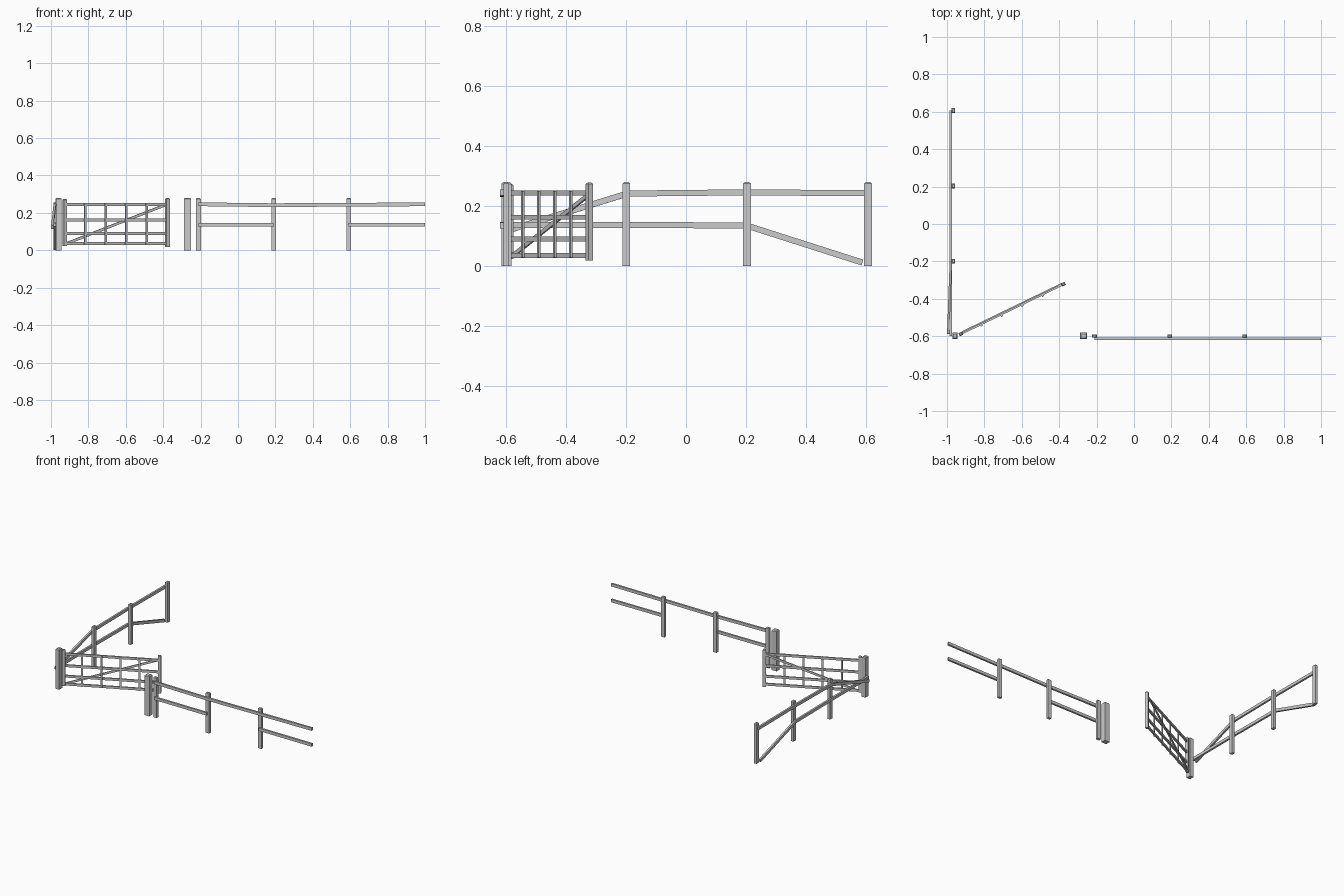
import bpy, bmesh
from mathutils import Vector, Matrix

if "Cube" in bpy.data.objects:
    bpy.data.objects.remove(bpy.data.objects["Cube"])

COL = bpy.context.collection


def beam(name, a, b, width, depth, side, bevel=0.0):
    """Box running from a to b; 'side' is the direction its width lies in."""
    a, b = Vector(a), Vector(b)
    axis = (b - a).normalized()
    n = axis.cross(Vector(side)).normalized()
    s = n.cross(axis)
    rot = Matrix((s, n, axis)).transposed().to_4x4()
    bm = bmesh.new()
    size = Matrix.Diagonal((width, depth, (b - a).length, 1))
    bmesh.ops.create_cube(bm, size=1, matrix=size)
    if bevel:
        # chamfer the top rim
        top = max(v.co.z for v in bm.verts)
        rim = [e for e in bm.edges if all(v.co.z > top - 1e-5 for v in e.verts)]
        bmesh.ops.bevel(bm, geom=rim, offset=bevel, segments=1, affect='EDGES')
    me = bpy.data.meshes.new(name)
    bm.to_mesh(me)
    bm.free()
    ob = bpy.data.objects.new(name, me)
    ob.matrix_world = Matrix.Translation((a + b) / 2) @ rot
    COL.objects.link(ob)
    return ob


def post(name, x, y, w, d, side=(1, 0, 0), z0=0.0, z1=0.28, bevel=0.005):
    return beam(name, (x, y, z0), (x, y, z1), w, d, side, bevel)


X, Y, Z = (1, 0, 0), (0, 1, 0), (0, 0, 1)

# gate posts
post("gate_post_hinge", -0.957, -0.598, 0.028, 0.034, bevel=0.006)
post("gate_post_latch", -0.27, -0.598, 0.038, 0.034, bevel=0.006)

# front fence
for x in (-0.212, 0.191, 0.592):
    post("front_fence_post", x, -0.599, 0.026, 0.018)
RY = -0.613
for xa, za, xb, zb in ((-0.212, 0.246, 0.195, 0.241), (0.19, 0.241, 0.592, 0.244),
                       (0.588, 0.243, 1.0, 0.246)):
    beam("front_fence_upper_rail", (xa, RY, za), (xb, RY, zb), 0.02, 0.013, Z)
for xa, xb in ((-0.212, 0.191), (0.592, 1.0)):
    beam("front_fence_lower_rail", (xa, RY, 0.137), (xb, RY, 0.136), 0.02, 0.013, Z)

# side fence
for y in (-0.199, 0.203, 0.607):
    post("side_fence_post", -0.966, y, 0.02, 0.026)
RX = -0.979
for ya, za, yb, zb in ((0.607, 0.243, 0.203, 0.246), (0.207, 0.246, -0.199, 0.242)):
    beam("side_fence_upper_rail", (RX, ya, za), (RX, yb, zb), 0.02, 0.013, Z)
for ya, za, yb, zb in ((0.203, 0.135, -0.199, 0.138), (-0.195, 0.138, -0.6, 0.137)):
    beam("side_fence_lower_rail", (RX, ya, za), (RX, yb, zb), 0.02, 0.013, Z)
# rails that have slipped at one end
beam("fallen_upper_rail", (RX, -0.195, 0.242), (-0.993, -0.585, 0.122), 0.02, 0.013, Z)
beam("fallen_lower_rail", (RX, 0.2, 0.136), (RX, 0.588, 0.012), 0.02, 0.013, Z)

# open gate, laid out along its own direction
hinge, free = Vector((-0.926, -0.588, 0)), Vector((-0.377, -0.322, 0))
run = (free - hinge).normalized()
length = (free - hinge).length
front = run.cross(Vector(Z))


def gp(t, z, off=0.0):
    return hinge + run * t + front * off + Vector((0, 0, z))


for name, t, z0, z1 in (("gate_hinge_stile", 0, 0.024, 0.275),
                        ("gate_free_stile", length, 0.018, 0.279)):
    beam(name, gp(t, z0), gp(t, z1), 0.02, 0.018, run, 0.005)
for z in (0.035, 0.09, 0.163, 0.244):
    beam("gate_bar", gp(0, z), gp(length, z), 0.016, 0.01, Z)
for i in range(1, 5):
    t = length * i / 5 - 0.004
    beam("gate_upright", gp(t, 0.028, 0.008), gp(t, 0.25, 0.008), 0.012, 0.007, run)
beam("gate_brace", gp(0.01, 0.035, -0.007), gp(length - 0.01, 0.242, -0.007), 0.014, 0.007, Z)
